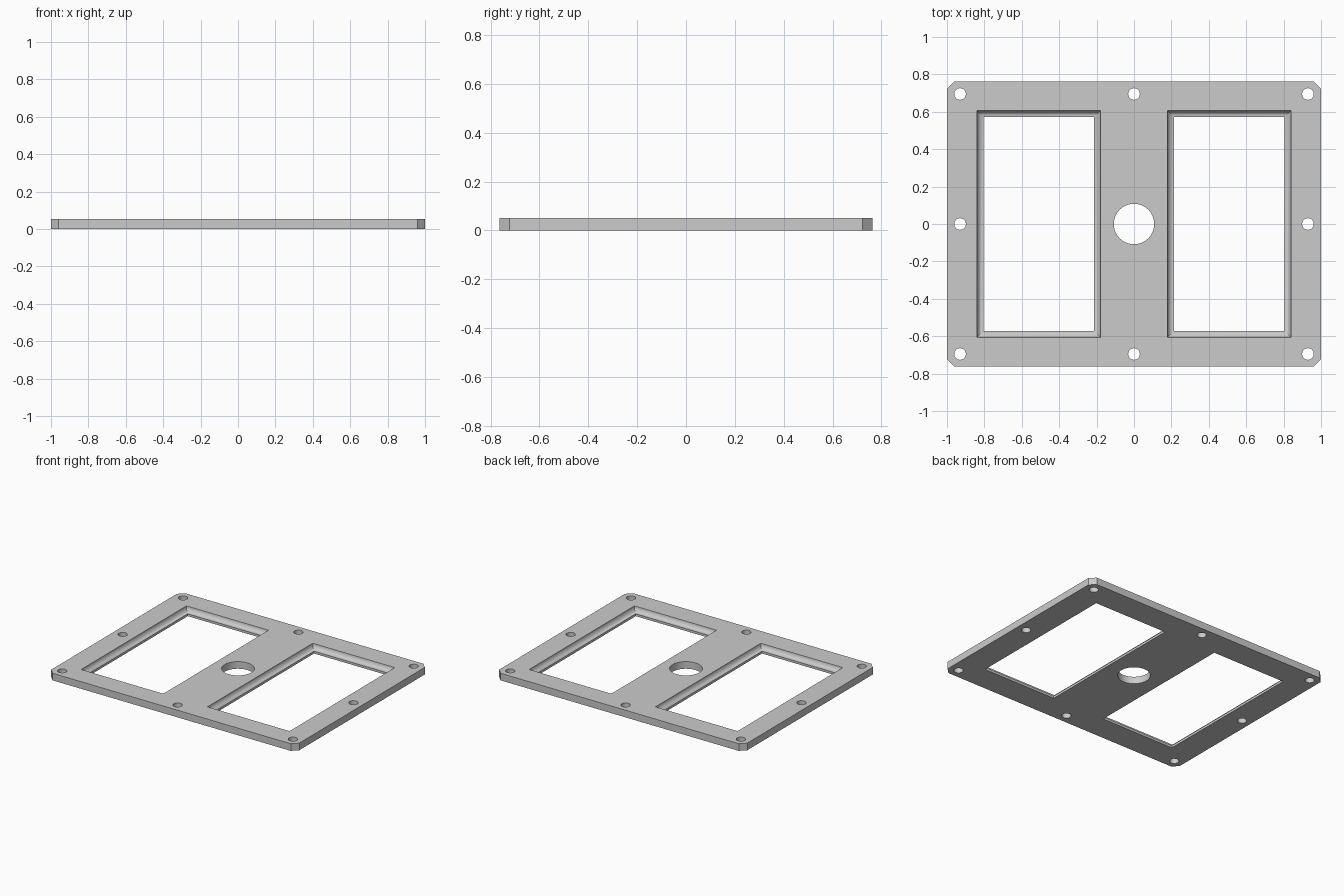
import bpy, bmesh, math

cube = bpy.data.objects.get("Cube")
if cube:
    bpy.data.objects.remove(cube, do_unlink=True)

HALF_X, HALF_Y, TOP, CHAMFER = 1.0, 0.763, 0.052, 0.04
COVE = 0.035

grey = bpy.data.materials.new("plain grey")
grey.use_nodes = True
colour = (0.6, 0.6, 0.6, 1)
grey.diffuse_color = colour
grey.node_tree.nodes["Principled BSDF"].inputs["Base Color"].default_value = colour


def loft(name, rings):
    """Closed solid through a stack of equal-length point rings."""
    bm = bmesh.new()
    loops = [[bm.verts.new(p) for p in ring] for ring in rings]
    n = len(loops[0])
    for low, high in zip(loops, loops[1:]):
        for i in range(n):
            j = (i + 1) % n
            bm.faces.new((low[i], low[j], high[j], high[i]))
    bm.faces.new(loops[0][::-1])
    bm.faces.new(loops[-1])
    mesh = bpy.data.meshes.new(name)
    bm.to_mesh(mesh)
    bm.free()
    mesh.materials.append(grey)
    obj = bpy.data.objects.new(name, mesh)
    bpy.context.collection.objects.link(obj)
    return obj


def rectangle(cx, hx, hy, z):
    return [(cx - hx, -hy, z), (cx + hx, -hy, z), (cx + hx, hy, z), (cx - hx, hy, z)]


def circle(cx, cy, r, z, sides):
    steps = [2 * math.pi * i / sides for i in range(sides)]
    return [(cx + r * math.cos(a), cy + r * math.sin(a), z) for a in steps]


def cut(target, cutter):
    mod = target.modifiers.new("cut", 'BOOLEAN')
    mod.operation = 'DIFFERENCE'
    mod.solver = 'EXACT'
    mod.object = cutter
    bpy.context.view_layer.objects.active = target
    bpy.ops.object.modifier_apply(modifier=mod.name)
    bpy.data.objects.remove(cutter, do_unlink=True)


# Plate with chamfered corners
a, b = HALF_X - CHAMFER, HALF_Y - CHAMFER
outline = [(a, -HALF_Y), (HALF_X, -b), (HALF_X, b), (a, HALF_Y),
           (-a, HALF_Y), (-HALF_X, b), (-HALF_X, -b), (-a, -HALF_Y)]
plate = loft("cover_plate", [[(x, y, z) for x, y in outline] for z in (0, TOP)])

# Two windows, each with a hollow cove above a thin upright lip
for side in (-1, 1):
    profile = [(COVE, -0.05)]
    for i in range(9):
        t = math.pi / 2 * (1 - i / 8)
        profile.append((COVE * (1 - math.cos(t)), TOP - COVE * math.sin(t)))
    profile.append((0, TOP + 0.05))
    rings = [rectangle(side * 0.509, 0.331 - d, 0.606 - d, z) for d, z in profile]
    cut(plate, loft("window_cutter", rings))

# Centre hole and screw holes round the rim
holes = [(0, 0, 0.108, 64)]
holes += [(x, y, 0.031, 32) for x in (-0.93, 0, 0.93) for y in (-0.695, 0, 0.695) if x or y]
for x, y, r, sides in holes:
    cut(plate, loft("hole_cutter", [circle(x, y, r, z, sides) for z in (-0.05, TOP + 0.05)]))

# Smooth holes and coves, crisp edges
bpy.ops.object.select_all(action='DESELECT')
plate.select_set(True)
bpy.context.view_layer.objects.active = plate
bpy.ops.object.shade_smooth_by_angle(angle=math.radians(30))
